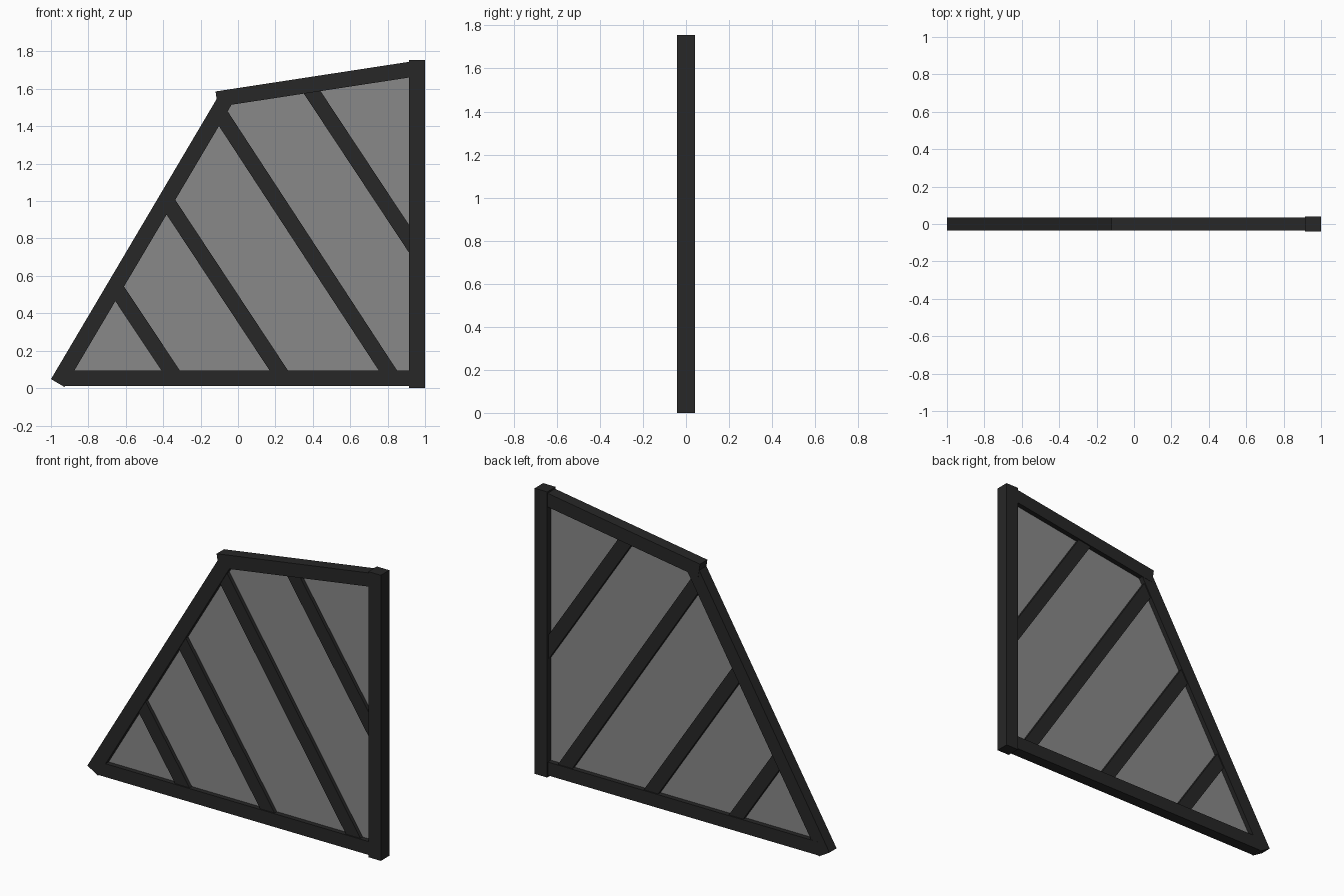
import bpy, bmesh
from mathutils import Vector

if "Cube" in bpy.data.objects:
    bpy.data.objects.remove(bpy.data.objects["Cube"])


def material(name, rgba):
    m = bpy.data.materials.new(name)
    m.diffuse_color = rgba
    m.use_nodes = True
    m.node_tree.nodes["Principled BSDF"].inputs["Base Color"].default_value = m.diffuse_color
    return m


FRAME = material("dark_frame", (0.02, 0.02, 0.02, 1))
GLASS = material("clear_pane", (0.25, 0.25, 0.25, 0.5))


def prism(name, outline, depth, mat):
    """Extrude an x-z outline symmetrically along y."""
    bm = bmesh.new()
    face = bm.faces.new([bm.verts.new((x, -depth / 2, z)) for x, z in outline])
    new = bmesh.ops.extrude_face_region(bm, geom=[face])["geom"]
    bmesh.ops.translate(bm, vec=(0, depth, 0),
                        verts=[v for v in new if isinstance(v, bmesh.types.BMVert)])
    bmesh.ops.recalc_face_normals(bm, faces=bm.faces)
    mesh = bpy.data.meshes.new(name)
    bm.to_mesh(mesh)
    bm.free()
    mesh.materials.append(mat)
    ob = bpy.data.objects.new(name, mesh)
    bpy.context.collection.objects.link(ob)
    return ob


def beam(name, start, end, width, depth):
    """Square-ended bar between two points in the x-z plane."""
    a, b = Vector(start), Vector(end)
    d = (b - a).normalized()
    n = Vector((-d.y, d.x)) * width / 2
    return prism(name, [a + n, a - n, b - n, b + n], depth, FRAME)


# Outer frame
beam("hinge_post", (0.9575, 0), (0.9575, 1.755), 0.085, 0.082)
beam("bottom_rail", (-0.925, 0.052), (0.94, 0.052), 0.082, 0.07)
beam("sloping_stile", (-0.9635, 0.027), (-0.064, 1.548), 0.084, 0.069)
beam("top_rail", (-0.114, 1.545), (0.95, 1.708), 0.083, 0.072)

# Parallel slanted bars, ends buried in the frame
slats = [((-0.651, 0.532), (-0.324, 0.04)),
         ((-0.379, 0.998), (0.254, 0.04)),
         ((-0.101, 1.475), (0.837, 0.04)),
         ((0.377, 1.611), (0.947, 0.749))]
for i, (top, bottom) in enumerate(slats, 1):
    beam(f"slanted_bar_{i}", top, bottom, 0.082, 0.055)

# Thin pane filling the frame
prism("pane", [(-0.93, 0.05), (0.95, 0.05), (0.95, 1.70), (-0.09, 1.54)], 0.01, GLASS)
